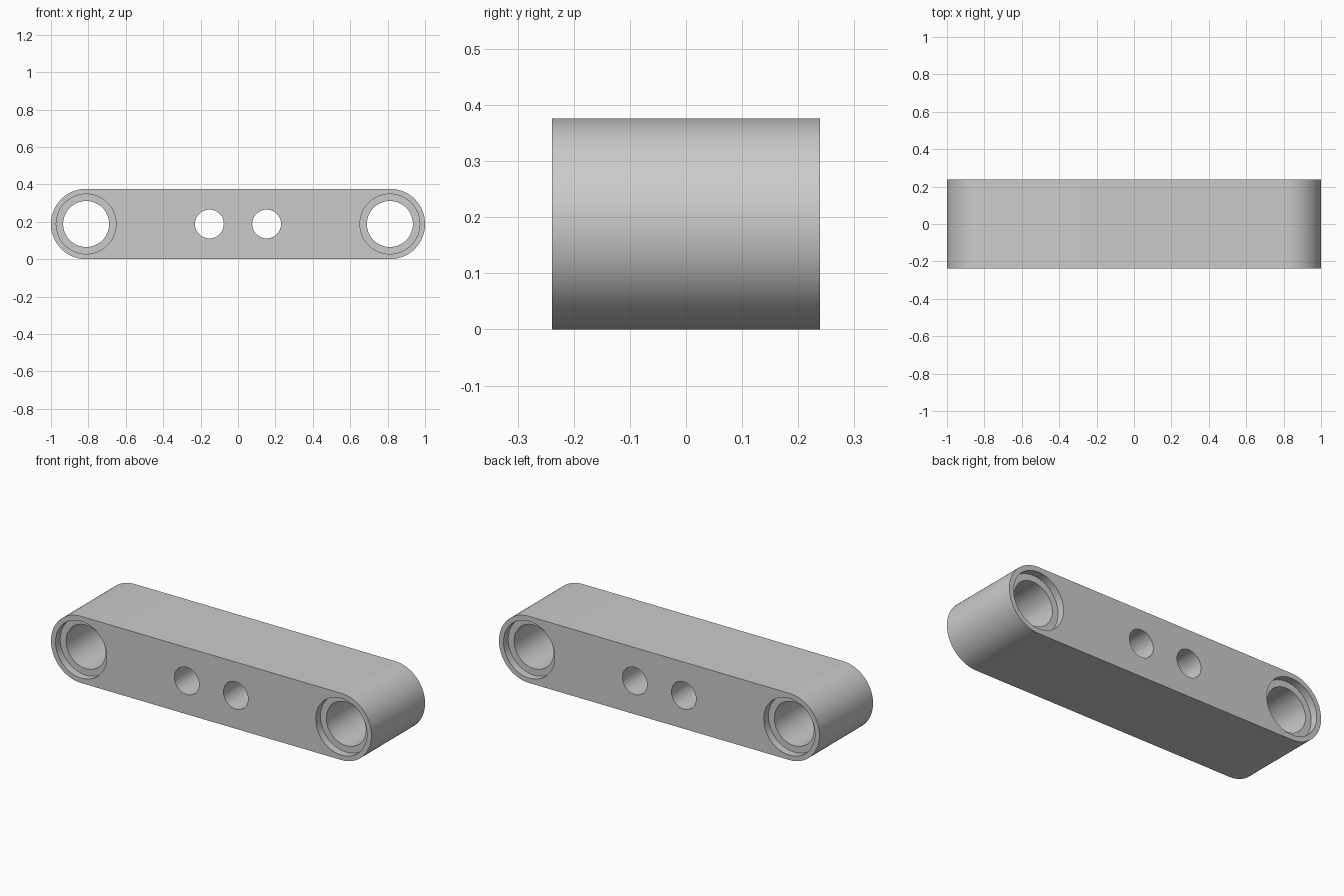
import bpy, bmesh
from math import sin, cos, pi

if "Cube" in bpy.data.objects:
    bpy.data.objects.remove(bpy.data.objects["Cube"])

H, DEPTH = 0.376, 0.477        # overall height and thickness
R = H / 2                      # rounded end radius
CX = 1 - R                     # end hole centre
SEG = 64


def prism(name, profile, y0, y1):
    """Extrude a closed x-z profile from y0 to y1."""
    bm = bmesh.new()
    face = bm.faces.new([bm.verts.new((x, y0, z)) for x, z in profile])
    ext = bmesh.ops.extrude_face_region(bm, geom=[face])
    verts = [g for g in ext["geom"] if isinstance(g, bmesh.types.BMVert)]
    bmesh.ops.translate(bm, verts=verts, vec=(0, y1 - y0, 0))
    bmesh.ops.recalc_face_normals(bm, faces=bm.faces)
    mesh = bpy.data.meshes.new(name)
    bm.to_mesh(mesh)
    bm.free()
    ob = bpy.data.objects.new(name, mesh)
    bpy.context.collection.objects.link(ob)
    return ob


def arc(cx, r, a0, a1, n):
    return [(cx + r * cos(a0 + (a1 - a0) * i / n),
             R + r * sin(a0 + (a1 - a0) * i / n)) for i in range(n + 1)]


def cut(target, x, r, y0, y1):
    """Bore a round hole along y."""
    tool = prism("bore_cutter", arc(x, r, 0, 2 * pi, SEG)[:-1], y0, y1)
    mod = target.modifiers.new("bore", 'BOOLEAN')
    mod.operation = 'DIFFERENCE'
    mod.solver = 'EXACT'
    mod.object = tool
    bpy.context.view_layer.objects.active = target
    bpy.ops.object.modifier_apply(modifier=mod.name)
    bpy.data.objects.remove(tool)


# Bar with two rounded ends
outline = arc(CX, R, -pi / 2, pi / 2, 48) + arc(-CX, R, pi / 2, 3 * pi / 2, 48)
bar = prism("link_bar", outline, -DEPTH / 2, DEPTH / 2)

for s in (-1, 1):
    # Large end bore, small middle bore
    cut(bar, s * CX, 0.123, -0.5, 0.5)
    cut(bar, s * 0.153, 0.077, -0.5, 0.5)
    # Shallow counterbores on both faces
    for y in (-1, 1):
        a, b = sorted((y * (DEPTH / 2 - 0.042), y * 0.5))
        cut(bar, s * CX, 0.16, a, b)

bpy.ops.object.select_all(action='DESELECT')
bar.select_set(True)
bpy.context.view_layer.objects.active = bar
bpy.ops.object.shade_smooth_by_angle()
